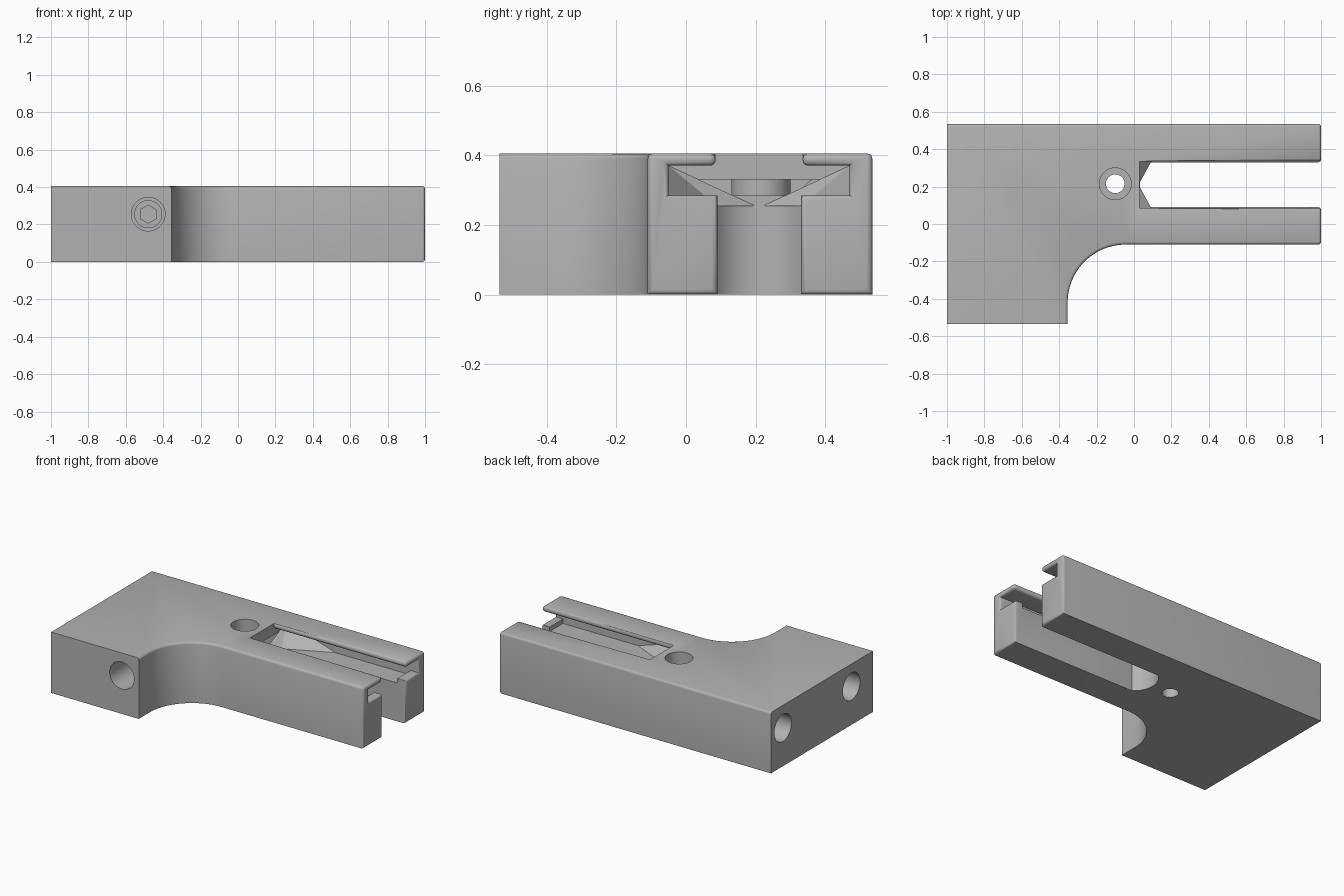
import bpy, bmesh, math
from mathutils import Matrix, Vector

cube = bpy.data.objects.get("Cube")
if cube:
    bpy.data.objects.remove(cube, do_unlink=True)

grey = bpy.data.materials.new("light_grey")
grey.use_nodes = True
COLOR = (0.45, 0.45, 0.45, 1)
grey.diffuse_color = COLOR
grey.node_tree.nodes["Principled BSDF"].inputs["Base Color"].default_value = COLOR

H = 0.405       # block height
HY = 0.535      # half depth
END = 0.03      # closed end of the slot
MID = 0.21      # slot centre line in y


def finish(name, bm):
    bmesh.ops.recalc_face_normals(bm, faces=bm.faces)
    me = bpy.data.meshes.new(name)
    bm.to_mesh(me)
    bm.free()
    me.materials.append(grey)
    ob = bpy.data.objects.new(name, me)
    bpy.context.scene.collection.objects.link(ob)
    return ob


def prism(name, outline, z0, z1):
    bm = bmesh.new()
    face = bm.faces.new([bm.verts.new((x, y, z0)) for x, y in outline])
    ext = bmesh.ops.extrude_face_region(bm, geom=[face])
    verts = [v for v in ext["geom"] if isinstance(v, bmesh.types.BMVert)]
    bmesh.ops.translate(bm, verts=verts, vec=(0, 0, z1 - z0))
    return finish(name, bm)


def box(name, x0, x1, y0, y1, z0, z1):
    return prism(name, [(x0, y0), (x1, y0), (x1, y1), (x0, y1)], z0, z1)


def rod(name, start, end, radius, sides=48):
    a, b = Vector(start), Vector(end)
    turn = (b - a).to_track_quat('Z', 'Y').to_matrix().to_4x4()
    bm = bmesh.new()
    bmesh.ops.create_cone(bm, cap_ends=True, segments=sides, radius1=radius,
                          radius2=radius, depth=(b - a).length,
                          matrix=Matrix.Translation((a + b) / 2) @ turn)
    return finish(name, bm)


def activate(ob):
    bpy.ops.object.select_all(action='DESELECT')
    ob.select_set(True)
    bpy.context.view_layer.objects.active = ob


def cut(target, cutter):
    activate(target)
    mod = target.modifiers.new("cut", 'BOOLEAN')
    mod.operation = 'DIFFERENCE'
    mod.solver = 'EXACT'
    mod.object = cutter
    bpy.ops.object.modifier_apply(modifier=mod.name)
    bpy.data.objects.remove(cutter, do_unlink=True)


def arc(cx, cy, r, a0, a1, n):
    angles = [math.radians(a0 + (a1 - a0) * i / n) for i in range(n + 1)]
    return [(cx + r * math.cos(a), cy + r * math.sin(a)) for a in angles]


# L-shaped block with a concave inner corner
inner = arc(-0.045, -0.42, 0.31, 180, 90, 20)
body = prism("body", [(-1, -HY), (-0.355, -HY)] + inner
             + [(1, -0.11), (1, HY), (-1, HY)], 0, H)

# Stepped slot: top opening, side grooves, deeper pocket, round-ended gap
cut(body, box("opening", END, 1.1, MID - 0.125, MID + 0.125, 0.33, 0.5))
cut(body, box("grooves", END, 1.1, MID - 0.26, MID + 0.26, 0.285, 0.37))
cut(body, box("pocket", END, 0.94, MID - 0.26, MID + 0.26, 0.255, 0.33))
gap_end = arc(END + 0.152, MID, 0.15, 233, 127, 16)
cut(body, prism("gap", gap_end + [(1.1, MID + 0.12), (1.1, MID - 0.12)], -0.1, 0.3))


# Rounded edges on the arm ends, top outline and slot lips
def is_rounded(edge):
    a, b = (v.co for v in edge.verts)
    if min(a.x, b.x) > 0.999:
        return True
    m = (a + b) / 2
    lip = abs(abs(m.y - MID) - 0.125) < 0.001 and abs(a.x - b.x) > 0.1
    if lip and m.z > 0.369:
        return True
    if min(a.z, b.z) < H - 0.001:
        return False
    return m.y > HY - 0.001 or (m.x > -0.357 and m.y < -0.105)


bm = bmesh.new()
bm.from_mesh(body.data)
bmesh.ops.remove_doubles(bm, verts=bm.verts, dist=0.0002)
bmesh.ops.bevel(bm, geom=[e for e in bm.edges if is_rounded(e)], offset=0.015,
                offset_type='OFFSET', segments=3, profile=0.5,
                affect='EDGES', clamp_overlap=False)
bm.to_mesh(body.data)
bm.free()

# Stepped hole through the top
cut(body, rod("top_hole", (-0.1, 0.215, -0.1), (-0.1, 0.215, 0.6), 0.05))
cut(body, rod("top_counterbore", (-0.1, 0.215, 0.2), (-0.1, 0.215, 0.6), 0.085))

# Blind side holes, each with a hex socket screw at the bottom
parts = [body]
for label, mouth, inward in (("front", (-0.48, -HY, 0.255), (0, 1, 0)),
                             ("side_back", (-1, 0.41, 0.255), (1, 0, 0)),
                             ("side_front", (-1, -0.31, 0.255), (1, 0, 0))):
    p, d = Vector(mouth), Vector(inward)
    cut(body, rod("bore", p - d * 0.1, p + d * 0.35, 0.09))
    screw = rod(label + "_screw_head", p + d * 0.26, p + d * 0.355, 0.075)
    cut(screw, rod("socket", p + d * 0.2, p + d * 0.31, 0.048, 6))
    parts.append(screw)

# Sloped corner ramps at the closed end of the slot
for label, side in (("left", 1), ("right", -1)):
    bm = bmesh.new()
    b0, b1, b2, corner, apex = [
        bm.verts.new((x, MID + side * y, z)) for x, y, z in (
            (END, 0.01, 0.254), (0.09, 0.12, 0.254), (0.39, 0.26, 0.254),
            (END, 0.26, 0.254), (END, 0.26, 0.37))]
    for f in ((b0, b1, apex), (b1, b2, apex), (b0, apex, corner),
              (b2, corner, apex), (b0, corner, b1), (b1, corner, b2)):
        bm.faces.new(f)
    finish(label + "_corner_ramp", bm)

for ob in parts:
    activate(ob)
    bpy.ops.object.shade_smooth_by_angle(angle=math.radians(35))
